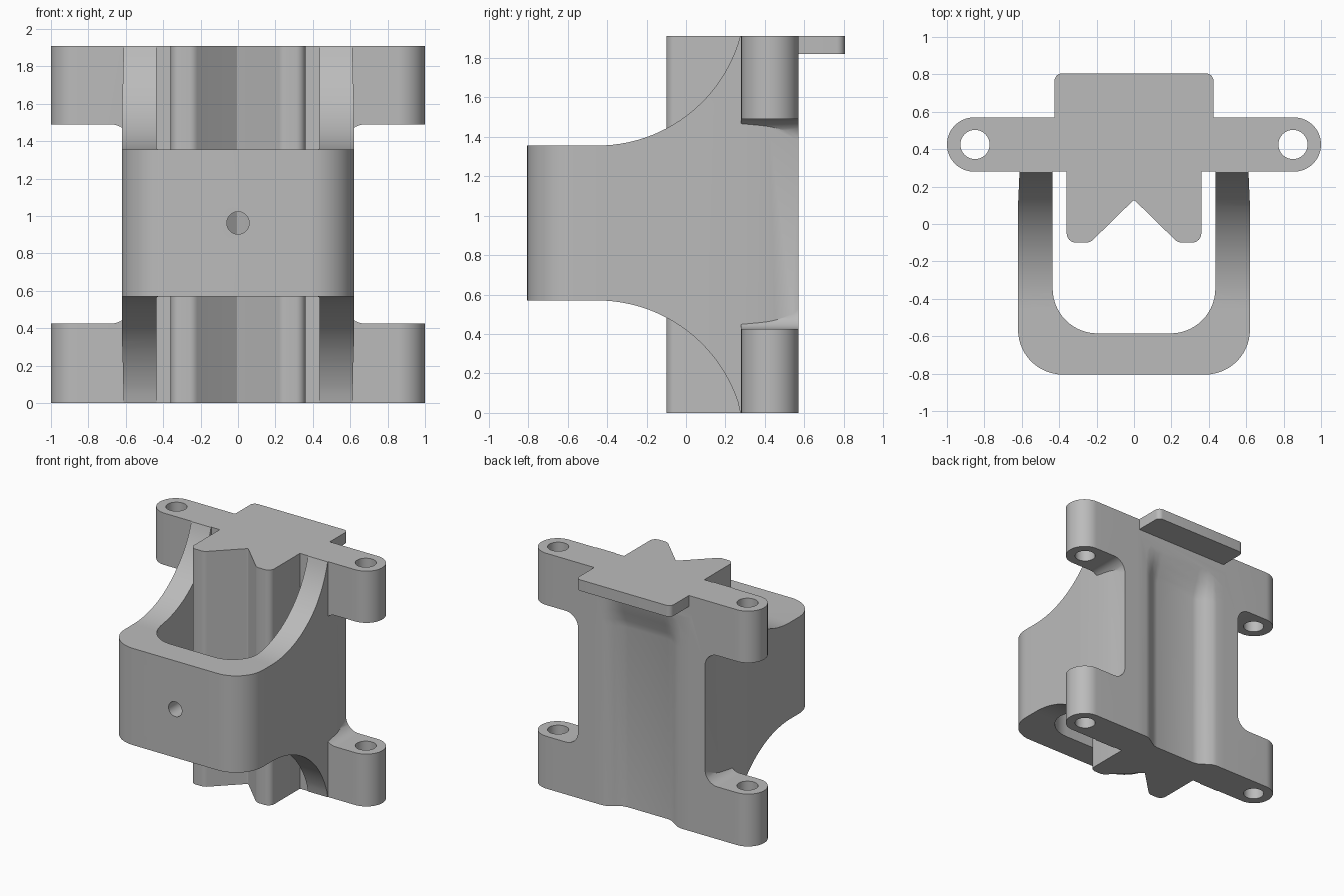
import bpy, bmesh, math
from mathutils import Vector

cube = bpy.data.objects.get("Cube")
if cube:
    bpy.data.objects.remove(cube)

H = 1.91          # overall height
BACK = 0.57       # rear face of the mounting plate
FRONT = 0.28      # front face of the mounting plate

grey = bpy.data.materials.new("plain grey")
grey.use_nodes = True
grey.diffuse_color = (0.5, 0.5, 0.5, 1)
grey.node_tree.nodes["Principled BSDF"].inputs["Base Color"].default_value = (0.5, 0.5, 0.5, 1)


def rounded(corners, steps=10):
    """Outline from (u, v, radius) corners, with each corner rounded by an arc."""
    out = []
    for i, (u, v, r) in enumerate(corners):
        p = Vector((u, v))
        if r == 0:
            out.append(p)
            continue
        a = (Vector(corners[i - 1][:2]) - p).normalized()
        b = (Vector(corners[(i + 1) % len(corners)][:2]) - p).normalized()
        half = a.angle(b) / 2
        centre = p + (a + b).normalized() * (r / math.sin(half))
        start = p + a * (r / math.tan(half)) - centre
        end = p + b * (r / math.tan(half)) - centre
        turn = math.atan2(start.x * end.y - start.y * end.x, start.dot(end))
        for k in range(steps + 1):
            t = turn * k / steps
            out.append(centre + Vector((start.x * math.cos(t) - start.y * math.sin(t),
                                        start.x * math.sin(t) + start.y * math.cos(t))))
    return out


def circle(u, v, r, n=40):
    return [(u + r * math.cos(math.tau * k / n), v + r * math.sin(math.tau * k / n)) for k in range(n)]


def loft(name, rings):
    """Closed solid through a list of matching rings."""
    bm = bmesh.new()
    loops = [[bm.verts.new(p) for p in ring] for ring in rings]
    n = len(loops[0])
    bm.faces.new(loops[0])
    bm.faces.new(loops[-1])
    for lo, hi in zip(loops, loops[1:]):
        for i in range(n):
            j = (i + 1) % n
            bm.faces.new((lo[i], lo[j], hi[j], hi[i]))
    bmesh.ops.recalc_face_normals(bm, faces=bm.faces)
    mesh = bpy.data.meshes.new(name)
    bm.to_mesh(mesh)
    bm.free()
    mesh.materials.append(grey)
    obj = bpy.data.objects.new(name, mesh)
    bpy.context.collection.objects.link(obj)
    return obj


def prism(name, outline, axis, lo, hi):
    place = {"x": lambda u, v, w: (w, u, v),
             "y": lambda u, v, w: (u, w, v),
             "z": lambda u, v, w: (u, v, w)}[axis]
    return loft(name, [[place(u, v, w) for u, v in outline] for w in (lo, hi)])


def combine(target, tool, operation):
    """Apply a boolean and remove the tool."""
    mod = target.modifiers.new("combine", "BOOLEAN")
    mod.operation, mod.object, mod.solver = operation, tool, "EXACT"
    bpy.context.view_layer.objects.active = target
    bpy.ops.object.modifier_apply(modifier=mod.name)
    bpy.data.objects.remove(tool)


def mirrored(half):
    """Complete an outline given its +x half."""
    return half + [(-c[0], *c[1:]) for c in reversed(half)]


# Mounting plate: I shape from the front, rounded ears from above
plate = prism("bracket_body", rounded(mirrored([
    (1.1, 0, 0), (1.1, 0.425, 0), (0.57, 0.425, 0.11),
    (0.57, 1.49, 0.11), (1.1, 1.49, 0), (1.1, H, 0)])), "y", 0.1, 0.8)
ears = prism("ear_outline", rounded(mirrored([(1, FRONT, 0.1449), (1, BACK, 0.1449)]), 16), "z", -0.1, H + 0.1)
combine(plate, ears, "INTERSECT")

# Shallow rear groove that fades out toward the top
flank = [(0.36, 0), (0.32, 0.1), (0.27, 0.5), (0.22, 0.9), (0.18, 1)]
groove = [(-x, f) for x, f in flank] + [(x, f) for x, f in reversed(flank)]
rings = []
for z, depth in ((-0.1, 0.08), (1.46, 0.08), (1.52, 0.065), (1.6, 0.035), (1.68, 0.01), (1.74, -0.005)):
    rings.append([(x, BACK + 0.001 - depth * f, z) for x, f in groove]
                 + [(0.36, 0.7, z), (-0.36, 0.7, z)])
combine(plate, loft("groove_cutter", rings), "DIFFERENCE")

# Yoke: U shape from above, arms swept in an arc from the side
outer = [(0.57, BACK, 0), (0.597, 0.42, 0), (0.612, 0.28, 0), (0.62, 0.1, 0), (0.62, -0.805, 0.24)]
inner = [(0.435, BACK, 0), (0.435, -0.585, 0.24)]
u_shape = outer + [(-c[0], *c[1:]) for c in reversed(outer)] \
    + [(-c[0], *c[1:]) for c in inner] + list(reversed(inner))
yoke = prism("yoke", rounded(u_shape, 14), "z", 0, H)
R, Y0, Z0 = 0.751, -0.45, 1.355
sweep = [(Y0 + R * math.sin(t), Z0 + R * (1 - math.cos(t)))
         for t in (math.acos(1 - (H - Z0) / R) * k / 24 for k in range(25))]
top_edge = [(-1, Z0)] + sweep + [(0.7, H)]
side = top_edge + [(y, 1.925 - z if z < H else 0) for y, z in reversed(top_edge)]
combine(yoke, prism("side_outline", side, "x", -1, 1), "INTERSECT")
combine(yoke, prism("front_hole_cutter", circle(0, 0.963, 0.06), "y", -1, -0.4), "DIFFERENCE")
combine(plate, yoke, "UNION")

# V-notched rail running the full height
rail = prism("rail", rounded(mirrored([(0.36, 0.4, 0), (0.36, -0.1, 0.05), (0.235, -0.1, 0.06)])[:3]
                             + [(0, 0.13, 0.01)]
                             + [(-0.235, -0.1, 0.06), (-0.36, -0.1, 0.05), (-0.36, 0.4, 0)], 6), "z", 0, H)
combine(plate, rail, "UNION")

# Thin rear tab at the top
tab = prism("rear_tab", rounded(mirrored([(0.425, 0.45, 0), (0.425, 0.805, 0.04)]), 6), "z", 1.82, H)
combine(plate, tab, "UNION")

# Screw holes through the four ears
for s in (-1, 1):
    combine(plate, prism("ear_hole_cutter", circle(s * 0.85, 0.425, 0.078), "z", -0.1, H + 0.1), "DIFFERENCE")

bpy.ops.object.select_all(action="DESELECT")
plate.select_set(True)
bpy.context.view_layer.objects.active = plate
bpy.ops.object.shade_smooth_by_angle(angle=math.radians(30))
